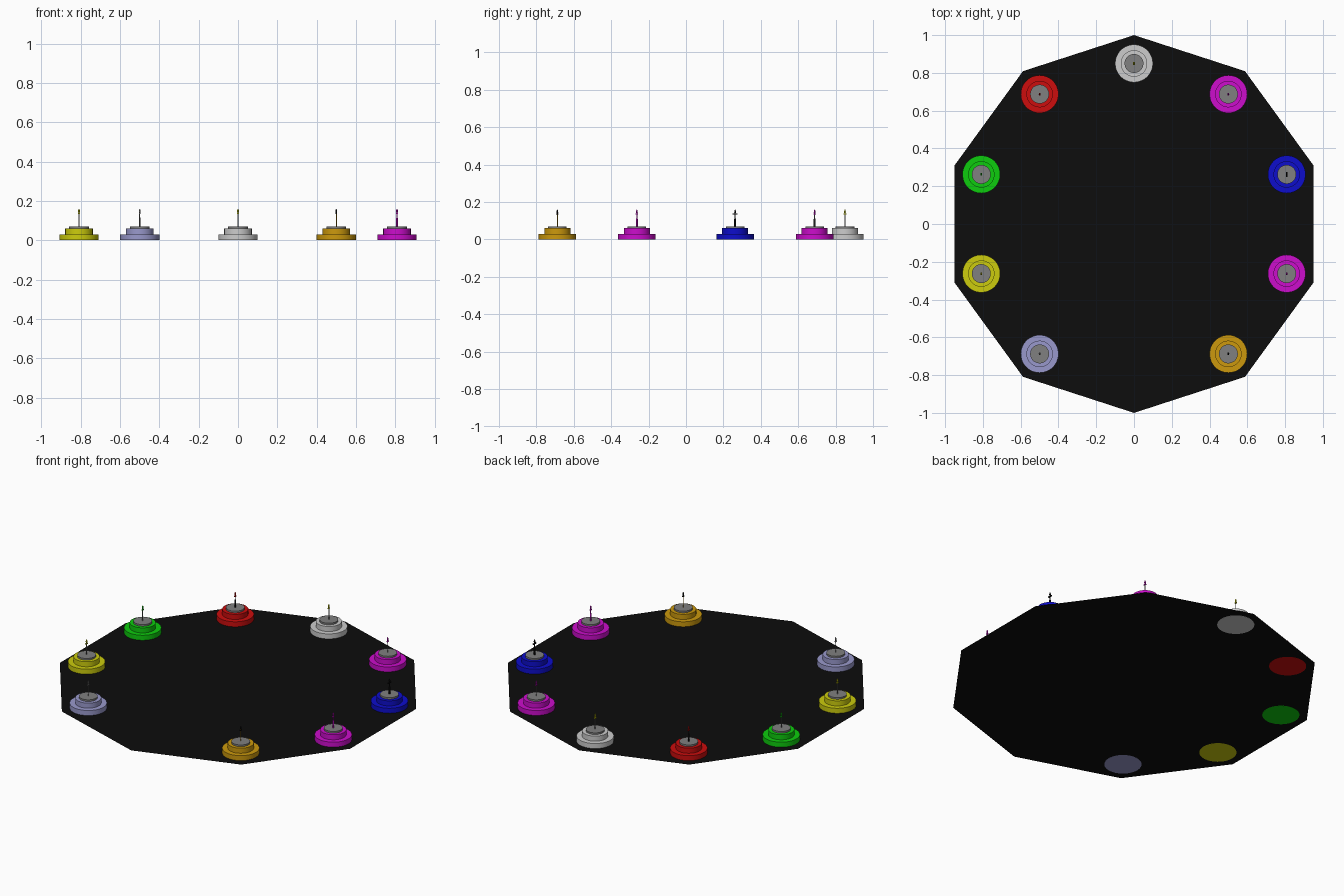
import bpy, bmesh, math

if "Cube" in bpy.data.objects:
    bpy.data.objects.remove(bpy.data.objects["Cube"])

def lin(c):
    return c / 12.92 if c <= 0.04045 else ((c + 0.055) / 1.055) ** 2.4

PALETTE = {
    "black": (.05, .05, .05), "white": (.8, .8, .8), "red": (.8, .05, .05),
    "green": (.05, .8, .05), "yellow": (.8, .8, .05), "lavender": (.6, .6, .8),
    "orange": (.8, .6, .05), "magenta": (.8, .05, .8), "blue": (.05, .05, .8),
    "grey": (.5, .5, .5),
}
MATS = {}
for n, c in PALETTE.items():
    m = bpy.data.materials.new(n)
    m.diffuse_color = (*[lin(v) for v in c], 1)
    m.use_nodes = True
    m.node_tree.nodes["Principled BSDF"].inputs["Base Color"].default_value = m.diffuse_color
    MATS[n] = m

def finish(name, bm, mats, smooth=True):
    me = bpy.data.meshes.new(name)
    bmesh.ops.recalc_face_normals(bm, faces=bm.faces)
    bm.to_mesh(me)
    bm.free()
    ob = bpy.data.objects.new(name, me)
    bpy.context.collection.objects.link(ob)
    for m in mats:
        me.materials.append(MATS[m])
    if smooth:
        bpy.context.view_layer.objects.active = ob
        ob.select_set(True)
        bpy.ops.object.shade_smooth_by_angle(angle=math.radians(35))
        ob.select_set(False)
    return ob

def lathe(name, profile, x, y, mats, n=48, top_z=None):
    """Closed turned solid; faces above top_z take the second material."""
    bm = bmesh.new()
    rings = [[bm.verts.new((x + r * math.cos(2 * math.pi * i / n),
                            y + r * math.sin(2 * math.pi * i / n), z))
              for i in range(n)] for r, z in profile]
    for a, b in zip(rings, rings[1:]):
        for i in range(n):
            bm.faces.new((a[i], a[(i + 1) % n], b[(i + 1) % n], b[i]))
    bm.faces.new(rings[0][::-1])
    bm.faces.new(rings[-1])
    if top_z is not None:
        for f in bm.faces:
            f.material_index = int(f.calc_center_median().z > top_z)
    return finish(name, bm, mats)

def box(name, x, y, z, sx, sy, sz, mat):
    bm = bmesh.new()
    bmesh.ops.create_cube(bm, size=1)
    for v in bm.verts:
        v.co = (x + v.co.x * sx, y + v.co.y * sy, z + v.co.z * sz)
    return finish(name, bm, [mat], False)

# thin ten-sided floor
bm = bmesh.new()
bm.faces.new([bm.verts.new((math.cos(math.radians(90 + 36 * i)),
                            math.sin(math.radians(90 + 36 * i)), 0.0003))
              for i in range(10)])
finish("floor", bm, ["black"], False)

# stand colour, rod colour, finial colour, visible from below (slot 5 is empty)
STANDS = [
    ("white", "grey", "yellow", True), ("red", "black", "red", True),
    ("green", "grey", "green", True), ("yellow", "grey", "yellow", True),
    ("lavender", "grey", "grey", True), None,
    ("orange", "orange", "black", False), ("magenta", "magenta", "magenta", False),
    ("blue", "black", "black", False), ("magenta", "grey", "magenta", False),
]
for k, s in enumerate(STANDS):
    if s is None:
        continue
    col, rod, tip, below = s
    a = math.radians(90 + 36 * k)
    x, y = 0.85 * math.cos(a), 0.85 * math.sin(a)
    z0 = 0 if below else 0.0006
    # two-step base and grey platform
    lathe(f"stand_{k}", [(.1, z0), (.1, .03), (.07, .03), (.07, .06)],
          x, y, [col])
    lathe(f"platform_{k}", [(.05, .0595), (.05, .07)], x, y, ["grey"])
    # slim trophy: rod, crossbar and finial
    r = .005 if rod in ("black", "magenta") else .0025
    lathe(f"rod_{k}", [(r, .07), (r, .11), (.0025, .115), (.0025, .14)],
          x, y, [rod], 10)
    w = .026 if col == "blue" else .014
    box(f"crossbar_{k}", x, y, .135, .008, w, .005, tip)
    lathe(f"finial_{k}", [(.002, .137), (.005, .145), (.004, .153), (.001, .16)],
          x, y, [tip], 10)
